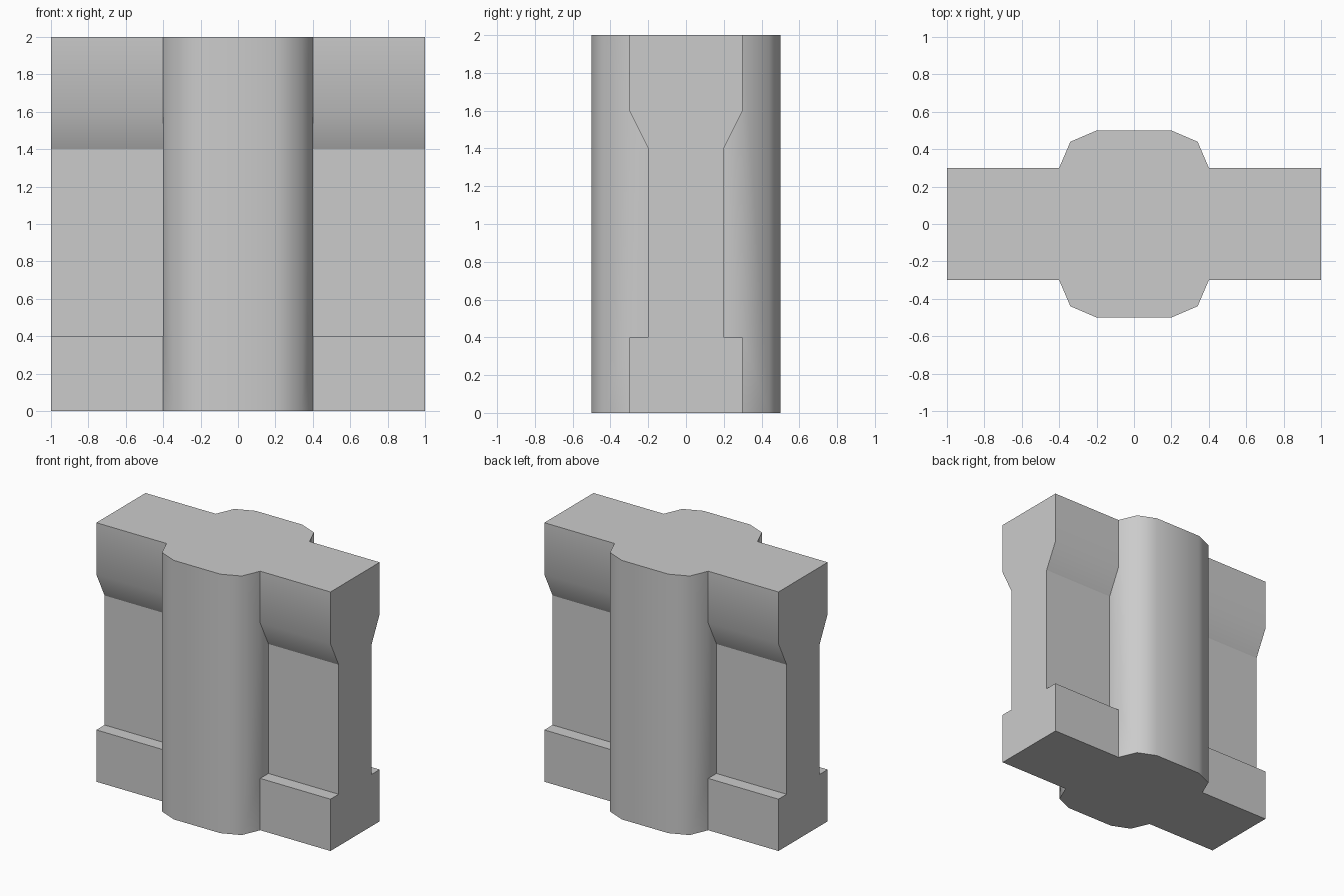
import bpy
import bmesh
from math import radians

if "Cube" in bpy.data.objects:
    bpy.data.objects.remove(bpy.data.objects["Cube"])

TOP = 2.0
INNER, OUTER = 0.4, 1.0
# Panel profile (y, z): plinth, recessed wall, sloped cornice
PANEL = [(0.3, 0), (0.3, 0.4), (0.2, 0.4), (0.2, 1.4), (0.3, 1.6), (0.3, TOP)]
# Quarter outline of the central post (x, y)
POST = [(INNER, 0.3), (0.34, 0.44), (0.2, 0.5), (0, 0.5)]


def quarter_faces():
    """Outer surfaces of one quarter of the wall, as lists of points."""
    faces = []
    # Panel front bands
    for (y0, z0), (y1, z1) in zip(PANEL, PANEL[1:]):
        faces.append([(INNER, y0, z0), (OUTER, y0, z0),
                      (OUTER, y1, z1), (INNER, y1, z1)])
    # Panel end and the strip of post beside the recess
    faces.append([(OUTER, y, z) for y, z in PANEL + [(0, TOP), (0, 0)]])
    faces.append([(INNER, y, z) for y, z in PANEL[1:5]])
    # Post facets; the first meets the panel corners
    for i, (a, b) in enumerate(zip(POST, POST[1:])):
        heights = (0, 0.4, 1.6, TOP) if i == 0 else (0, TOP)
        faces.append([(*a, z) for z in heights] + [(*b, TOP), (*b, 0)])
    # Top and bottom
    for z in (0, TOP):
        outline = [(0, 0), (OUTER, 0), (OUTER, 0.3)] + POST
        faces.append([(x, y, z) for x, y in outline])
    return faces


# Mirror the quarter into a closed wall section
bm = bmesh.new()
for sx in (1, -1):
    for sy in (1, -1):
        for pts in quarter_faces():
            bm.faces.new([bm.verts.new((x * sx, y * sy, z)) for x, y, z in pts])
bmesh.ops.remove_doubles(bm, verts=bm.verts, dist=1e-4)
bmesh.ops.recalc_face_normals(bm, faces=bm.faces)
mesh = bpy.data.meshes.new("wall_section")
bm.to_mesh(mesh)
bm.free()
wall = bpy.data.objects.new("wall_section", mesh)
bpy.context.collection.objects.link(wall)

# Soft post and cornice, crisp break under the cornice
bpy.context.view_layer.objects.active = wall
wall.select_set(True)
bpy.ops.object.shade_smooth_by_angle(angle=radians(50))
for e in mesh.edges:
    if all(abs(mesh.vertices[v].co.z - 1.4) < 1e-3 for v in e.vertices):
        e.use_edge_sharp = True
